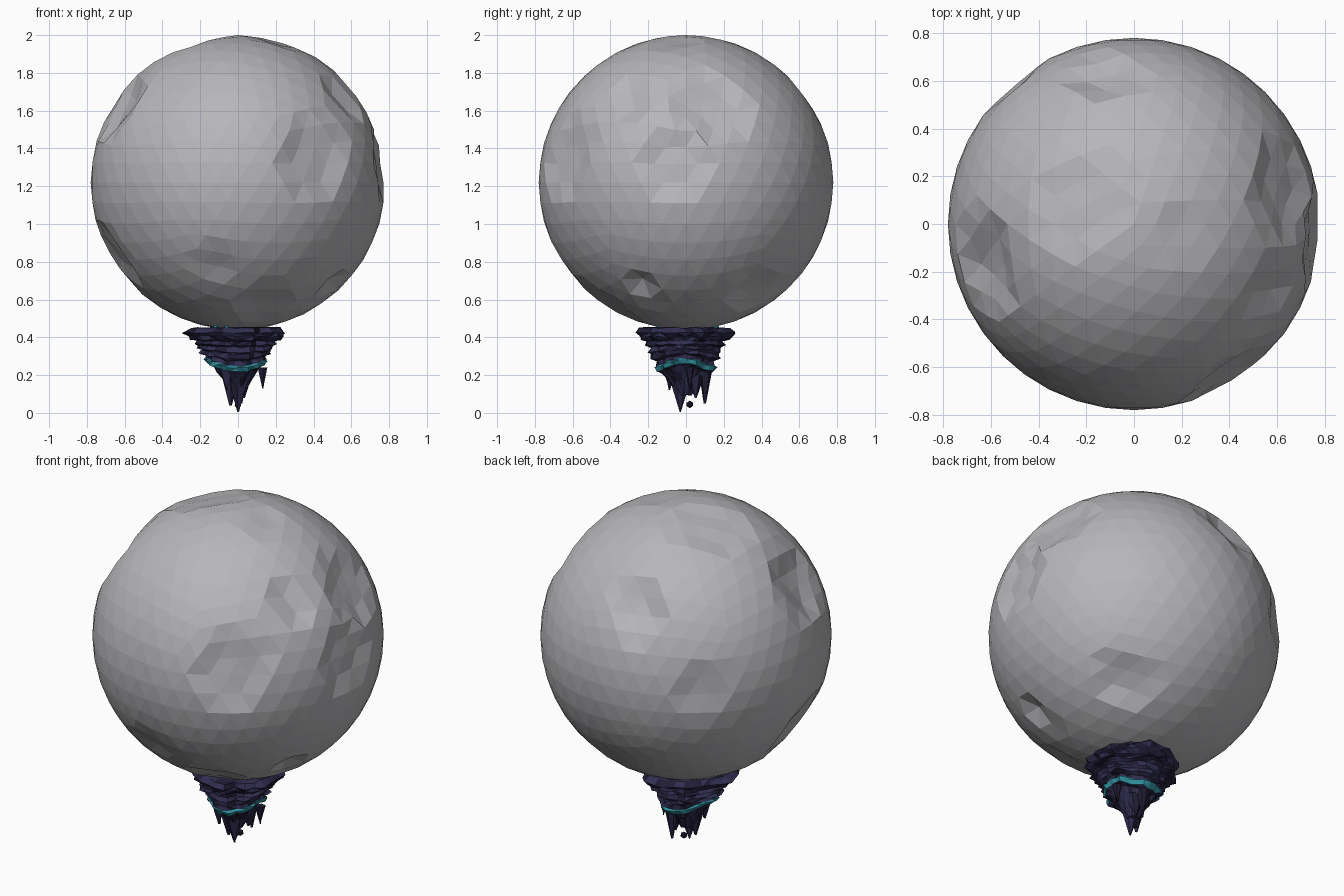
import bpy, bmesh, math, random
from mathutils import Vector

random.seed(4)
cube = bpy.data.objects.get("Cube")
if cube:
    bpy.data.objects.remove(cube, do_unlink=True)


def material(name, rgb):
    m = bpy.data.materials.new(name)
    m.use_nodes = True
    m.diffuse_color = (*rgb, 1)
    m.node_tree.nodes["Principled BSDF"].inputs["Base Color"].default_value = (*rgb, 1)
    return m


GREY = material("moon_grey", (0.47, 0.47, 0.49))
NAVY = material("rock_navy", (0.030, 0.027, 0.080))
DARK = material("rock_dark", (0.014, 0.012, 0.035))
TEAL = material("crystal_teal", (0.03, 0.27, 0.34))


def finish(name, bm, *mats):
    bmesh.ops.recalc_face_normals(bm, faces=bm.faces)
    mesh = bpy.data.meshes.new(name)
    bm.to_mesh(mesh)
    bm.free()
    for m in mats:
        mesh.materials.append(m)
    ob = bpy.data.objects.new(name, mesh)
    bpy.context.collection.objects.link(ob)
    return ob


# Moon: faceted sphere with shallow craters (direction, angular radius, depth)
RADIUS, CENTRE = 0.78, Vector((0, 0, 1.22))
craters = [
    ((0.42, -0.64, 0.14), 0.28, 0.045),
    ((0.62, 0.14, 0.40), 0.27, 0.05),
    ((0.76, -0.06, 0.10), 0.25, 0.04),
    ((0.56, -0.30, 0.46), 0.15, 0.04),
    ((-0.62, -0.17, 0.41), 0.26, 0.06),
    ((-0.12, 0.64, 0.42), 0.20, 0.045),
    ((-0.51, 0.58, 0.03), 0.20, 0.025),
    ((-0.22, 0.08, 0.73), 0.28, 0.03),
    ((0.20, -0.02, 0.75), 0.16, 0.02),
    ((0.48, -0.23, -0.55), 0.14, 0.05),
    ((0.38, 0.38, -0.57), 0.20, 0.04),
    ((-0.64, -0.12, -0.40), 0.25, 0.045),
    ((-0.10, -0.62, -0.45), 0.16, 0.025),
    ((0.12, -0.42, -0.65), 0.18, 0.03),
]
bm = bmesh.new()
bmesh.ops.create_icosphere(bm, subdivisions=4, radius=RADIUS)
for v in bm.verts:
    way = v.co.normalized()
    dip = 0
    for centre, size, depth in craters:
        gap = way.angle(Vector(centre)) / size
        if gap < 1:
            dip = max(dip, depth * min(1, 2.5 * (1 - gap)))
    v.co = CENTRE + way * (RADIUS - dip)
finish("moon", bm, GREY)


# Rock: stacked ragged ledges narrowing downwards, with a wavy crystal seam
SEG = 30
lobes = [random.uniform(0.9, 1.1) for i in range(SEG)]
levels = [(0.452, 0.20), (0.45, 0.235), (0.425, 0.262), (0.405, 0.245),
          (0.385, 0.23), (0.38, 0.205), (0.36, 0.215), (0.352, 0.19),
          (0.33, 0.198), (0.322, 0.178), (0.30, 0.185), (0.29, 0.155),
          (0.268, 0.158), (0.262, 0.165), (0.238, 0.15), (0.23, 0.125),
          (0.20, 0.105), (0.165, 0.075), (0.13, 0.055), (0.095, 0.035)]
bm = bmesh.new()
rings = []
for z, r in levels:
    ring = []
    wave = max(0, 1 - abs(z - 0.25) / 0.13)
    for i in range(SEG):
        a = math.tau * i / SEG
        rr = r * lobes[i] * random.uniform(0.94, 1.06)
        zz = z + wave * 0.025 * math.cos(2 * a) + random.uniform(-0.004, 0.004)
        ring.append(bm.verts.new((rr * math.cos(a), rr * math.sin(a) * 0.93 - 0.005, zz)))
    rings.append(ring)
for k in range(len(rings) - 1):
    for i in range(SEG):
        j = (i + 1) % SEG
        f = bm.faces.new((rings[k][i], rings[k][j], rings[k + 1][j], rings[k + 1][i]))
        if 11 < k < 14:
            f.material_index = 2
        else:
            f.material_index = 1 if random.random() < 0.35 else 0
bm.faces.new(rings[0])
bm.faces.new(rings[-1])
bmesh.ops.triangulate(bm, faces=bm.faces)
finish("rock_base", bm, NAVY, DARK, TEAL)


# Hanging spikes: position, top height, tip height, width
def spike(name, x, y, top, tip, width):
    bm = bmesh.new()
    bmesh.ops.create_cone(bm, cap_ends=True, segments=6, radius1=0.002,
                          radius2=width, depth=top - tip)
    for v in bm.verts:
        v.co.x += x + random.uniform(-0.006, 0.006)
        v.co.y += y + random.uniform(-0.006, 0.006)
        v.co.z += (top + tip) / 2
    for f in bm.faces:
        f.material_index = random.randint(0, 1)
    finish(name, bm, NAVY, DARK)


for n, data in enumerate([(-0.04, -0.03, 0.2, 0.04, 0.05), (0.0, -0.03, 0.18, 0.005, 0.06),
                          (0.02, 0.1, 0.22, 0.05, 0.035), (0.13, 0.02, 0.24, 0.13, 0.025),
                          (0.03, 0.05, 0.2, 0.08, 0.05), (-0.06, -0.09, 0.24, 0.12, 0.04)]):
    spike("rock_spike_%d" % (n + 1), *data)


# Loose pebble under the rock
bm = bmesh.new()
bmesh.ops.create_icosphere(bm, subdivisions=1, radius=0.02)
for v in bm.verts:
    v.co += Vector((0, 0.02, 0.045))
finish("loose_pebble", bm, DARK)

# Small crystals on the top ledge
for n, (x, y) in enumerate([(-0.12, -0.12), (-0.06, -0.15), (-0.09, 0.14), (-0.02, 0.16)]):
    bm = bmesh.new()
    bmesh.ops.create_cone(bm, cap_ends=True, segments=5, radius1=0.02, radius2=0.006, depth=0.03)
    for v in bm.verts:
        v.co += Vector((x, y, 0.457))
    finish("ledge_crystal_%d" % (n + 1), bm, TEAL)
